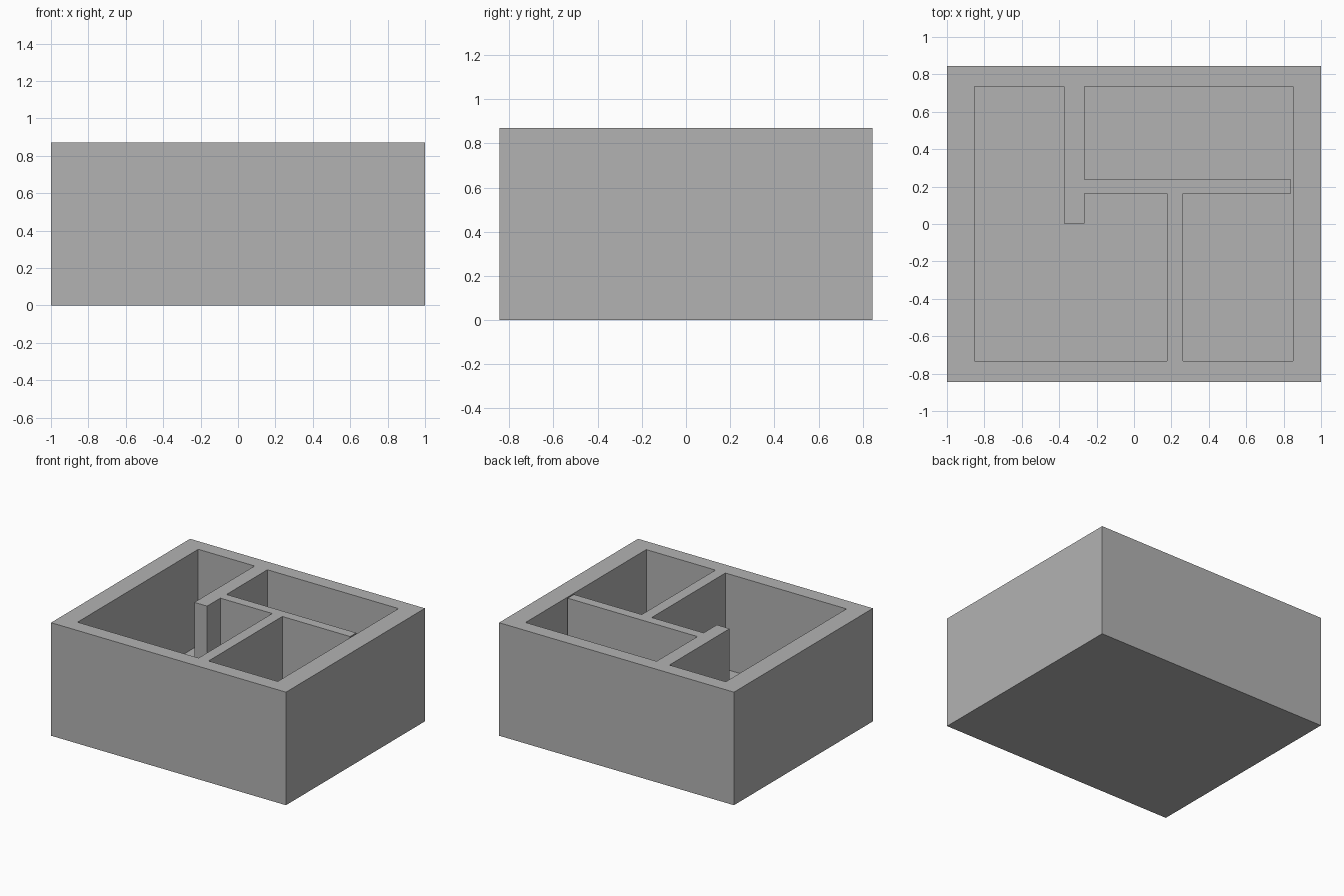
import bpy
import bmesh

WALL_TOP = 0.87
FLOOR_TOP = 0.13

if "Cube" in bpy.data.objects:
    bpy.data.objects.remove(bpy.data.objects["Cube"], do_unlink=True)

# One plain grey for the whole building
grey = bpy.data.materials.new("plain_grey")
grey.use_nodes = True
colour = (0.45, 0.45, 0.45, 1)
grey.diffuse_color = colour
grey.node_tree.nodes["Principled BSDF"].inputs["Base Color"].default_value = colour


def prism(name, outline, bottom, top):
    """Extrude a floor-plan outline between two heights."""
    bm = bmesh.new()
    face = bm.faces.new([bm.verts.new((x, y, bottom)) for x, y in outline])
    result = bmesh.ops.extrude_face_region(bm, geom=[face])
    raised = [v for v in result["geom"] if isinstance(v, bmesh.types.BMVert)]
    bmesh.ops.translate(bm, verts=raised, vec=(0, 0, top - bottom))
    bmesh.ops.recalc_face_normals(bm, faces=bm.faces)
    mesh = bpy.data.meshes.new(name)
    bm.to_mesh(mesh)
    bm.free()
    mesh.materials.append(grey)
    obj = bpy.data.objects.new(name, mesh)
    bpy.context.collection.objects.link(obj)
    return obj


# Solid block of floor and walls
building = prism("floor_and_walls",
                 [(-1, -0.845), (1, -0.845), (1, 0.845), (-1, 0.845)], 0, WALL_TOP)

# Rooms: the hall wraps round the stub wall; the other two join through a
# narrow slit at the end of the partition
rooms = {
    "hall_cutter": [(-0.854, -0.732), (0.177, -0.732), (0.177, 0.164), (-0.265, 0.164),
                    (-0.265, 0.003), (-0.374, 0.003), (-0.374, 0.736), (-0.854, 0.736)],
    "rooms_cutter": [(0.262, -0.732), (0.851, -0.732), (0.851, 0.736), (-0.265, 0.736),
                     (-0.265, 0.239), (0.84, 0.239), (0.84, 0.164), (0.262, 0.164)],
}

# Hollow out each room, then drop its cutter
for name, outline in rooms.items():
    cutter = prism(name, outline, FLOOR_TOP, WALL_TOP + 0.2)
    cutter.hide_render = True
    cut = building.modifiers.new(name, 'BOOLEAN')
    cut.operation = 'DIFFERENCE'
    cut.solver = 'EXACT'
    cut.object = cutter
    bpy.context.view_layer.objects.active = building
    bpy.ops.object.modifier_apply(modifier=cut.name)
    bpy.data.objects.remove(cutter, do_unlink=True)
